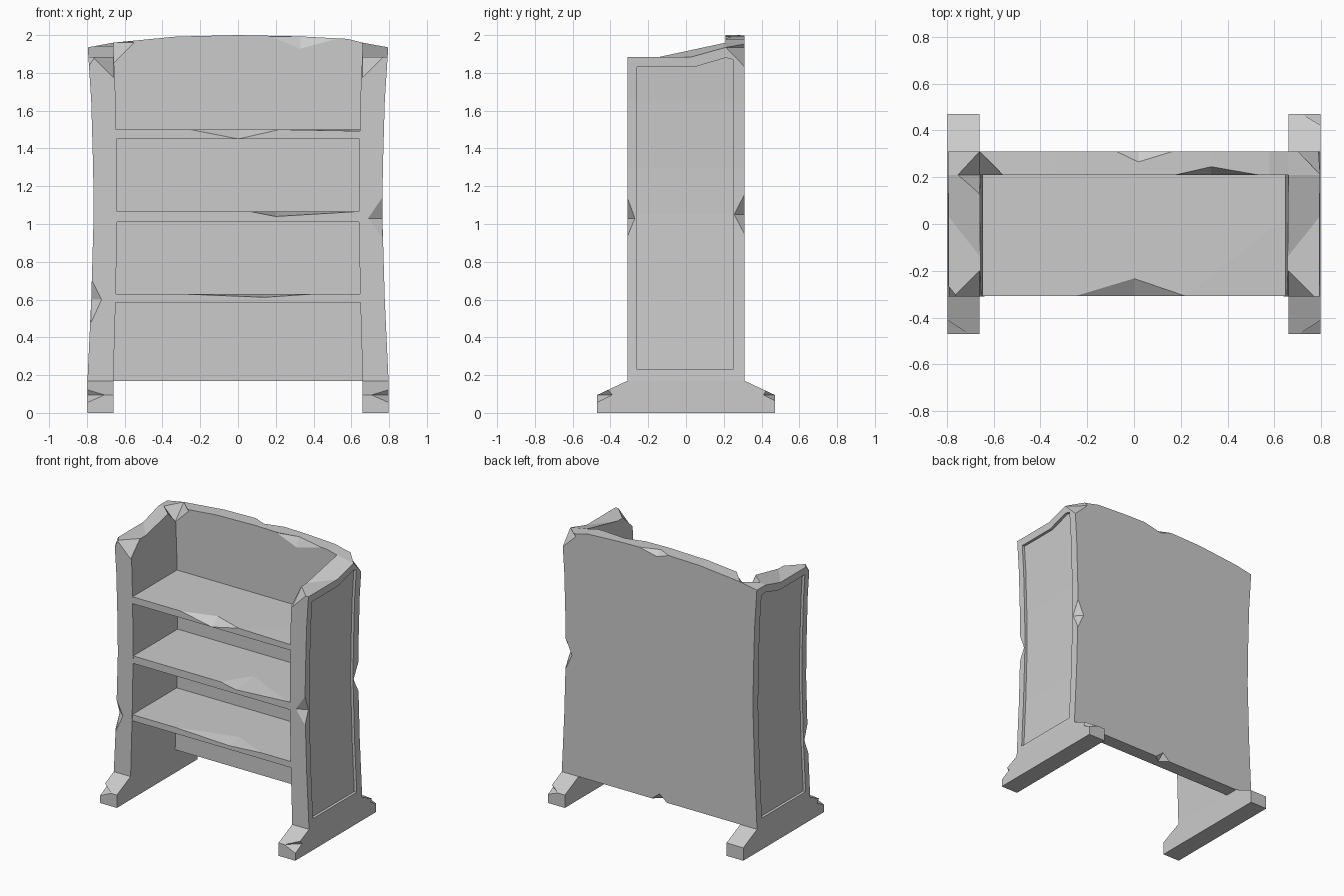
import bpy, bmesh
from mathutils import Vector

cube = bpy.data.objects.get("Cube")
if cube:
    bpy.data.objects.remove(cube)

grey = bpy.data.materials.new("plain_grey")
grey.use_nodes = True
grey.diffuse_color = (0.6, 0.6, 0.6, 1)
grey.node_tree.nodes["Principled BSDF"].inputs["Base Color"].default_value = (0.6, 0.6, 0.6, 1)

# Height -> how far the sides bow inward
BOW = [(0, 0), (0.17, 0), (0.6, 0.02), (1.05, 0.033), (1.3, 0.03), (1.65, 0.02), (1.96, 0)]


def bow(z):
    for (z0, a), (z1, b) in zip(BOW, BOW[1:]):
        if z0 <= z <= z1:
            return a + (b - a) * (z - z0) / (z1 - z0)
    return 0


def finish(name, bm):
    bmesh.ops.recalc_face_normals(bm, faces=bm.faces)
    mesh = bpy.data.meshes.new(name)
    bm.to_mesh(mesh)
    bm.free()
    mesh.materials.append(grey)
    ob = bpy.data.objects.new(name, mesh)
    bpy.context.collection.objects.link(ob)
    return ob


def loft(name, ring_a, ring_b):
    """Solid between two matching outlines, its ends bowed with height."""
    bm = bmesh.new()
    a = [bm.verts.new(p) for p in ring_a]
    b = [bm.verts.new(p) for p in ring_b]
    bm.faces.new(a)
    bm.faces.new(b)
    n = len(a)
    for i in range(n):
        j = (i + 1) % n
        bm.faces.new((a[i], a[j], b[j], b[i]))
    for z, _ in BOW[1:-1]:
        bmesh.ops.bisect_plane(bm, geom=bm.verts[:] + bm.edges[:] + bm.faces[:],
                               dist=1e-5, plane_co=(0, 0, z), plane_no=(0, 0, 1))
    for v in bm.verts:
        x = abs(v.co.x)
        if x > 0.6:
            amount = bow(v.co.z) * (1 if x > 0.7 else 0.62)
            v.co.x -= amount if v.co.x > 0 else -amount
    return finish(name, bm)


def cut(target, cutter):
    mod = target.modifiers.new("cut", "BOOLEAN")
    mod.operation = "DIFFERENCE"
    mod.solver = "EXACT"
    mod.object = cutter
    bpy.context.view_layer.objects.active = target
    bpy.ops.object.modifier_apply(modifier=mod.name)
    bpy.data.objects.remove(cutter)


def chip(target, centre, neg, pos):
    """Knock out an eight-sided notch reaching neg and pos along each axis."""
    bm = bmesh.new()
    c = Vector(centre)
    for k in range(3):
        for reach in (-neg[k], pos[k]):
            p = c.copy()
            p[k] += reach
            bm.verts.new(p)
    bmesh.ops.convex_hull(bm, input=bm.verts)
    cut(target, finish("chip_cutter", bm))


# Side panels with splayed feet, sloping top rail and recessed outer face
def side_outline(x, rail, back_z):
    half = [(-0.47, 0), (0.47, 0), (0.47, 0.095), (0.31, 0.17), (0.31, back_z),
            (0.21, back_z), (rail, 1.885), (-0.31, 1.885), (-0.31, 0.17), (-0.47, 0.095)]
    return [(x, y, z) for y, z in half]


recess = [(-0.26, 0.23), (0.25, 0.23), (0.25, 1.87), (0.21, 1.88), (0.04, 1.83), (-0.26, 1.83)]
sides = {}
for s, name in ((1, "left_side"), (-1, "right_side")):
    ob = loft(name, side_outline(s * 0.66, -0.14, 1.96), side_outline(s * 0.797, 0.03, 1.935))
    cut(ob, loft("recess_cutter", [(s * 0.777, y, z) for y, z in recess],
                 [(s * 0.85, y, z) for y, z in recess]))
    sides[s] = ob
    # inner front corner of the rail and outer front corner of the foot
    chip(ob, (s * 0.66, -0.31, 1.885), (0.11, 0.1, 0.11), (0.11, 0.11, 0.1))
    chip(ob, (s * 0.797, -0.47, 0.095), (0.09, 0.1, 0.04), (0.09, 0.08, 0.1))

left, right = sides[1], sides[-1]
chip(left, (0.764, -0.31, 1.03), (0.075, 0.05, 0.1), (0.05, 0.04, 0.11))
chip(left, (0.764, 0.31, 1.05), (0.05, 0.055, 0.11), (0.05, 0.05, 0.11))
chip(left, (0.797, 0.31, 1.935), (0.115, 0.1, 0.11), (0.1, 0.1, 0.1))
chip(left, (0.797, 0.47, 0.095), (0.08, 0.06, 0.03), (0.1, 0.1, 0.1))
chip(right, (-0.777, -0.31, 0.6), (0.05, 0.05, 0.12), (0.055, 0.04, 0.11))
chip(right, (-0.797, -0.31, 1.885), (0.05, 0.05, 0.06), (0.04, 0.05, 0.05))

# Back panel with an arched top
arch = [(0.66, 1.96), (0.58, 1.98), (0.33, 1.993), (0, 2.0), (-0.33, 1.992), (-0.66, 1.96)]
outline = [(-0.66, 0.17), (0.66, 0.17)] + arch
back = loft("back_panel", [(x, 0.21, z) for x, z in outline], [(x, 0.31, z) for x, z in outline])
chip(back, (0.33, 0.21, 1.993), (0.16, 0.05, 0.065), (0.24, 0.035, 0.05))
chip(back, (0.02, 0.31, 2.0), (0.1, 0.045, 0.035), (0.16, 0.05, 0.05))
chip(back, (0, 0.31, 0.17), (0.06, 0.05, 0.05), (0.06, 0.05, 0.05))
for ob in (back, right):
    chip(ob, (-0.66, 0.21, 1.96), (0.11, 0.1, 0.11), (0.11, 0.1, 0.1))

# Three shelves
shelves = []
for name, low, high in (("lower_shelf", 0.585, 0.63), ("middle_shelf", 1.01, 1.065),
                        ("upper_shelf", 1.45, 1.5)):
    ring = [(-0.66, low), (0.66, low), (0.66, high), (-0.66, high)]
    shelves.append(loft(name, [(x, -0.308, z) for x, z in ring], [(x, 0.21, z) for x, z in ring]))
lower, middle, upper = shelves

# Worn front edges of the shelves
chip(upper, (0, -0.308, 1.5), (0.25, 0.1, 0.05), (0.22, 0.075, 0.05))
chip(upper, (0.64, -0.308, 1.5), (0.42, 0.1, 0.008), (0.1, 0.33, 0.05))
chip(middle, (0.2, -0.308, 1.065), (0.13, 0.1, 0.025), (0.42, 0.2, 0.05))
chip(lower, (0.14, -0.308, 0.63), (0.45, 0.1, 0.018), (0.27, 0.12, 0.05))
